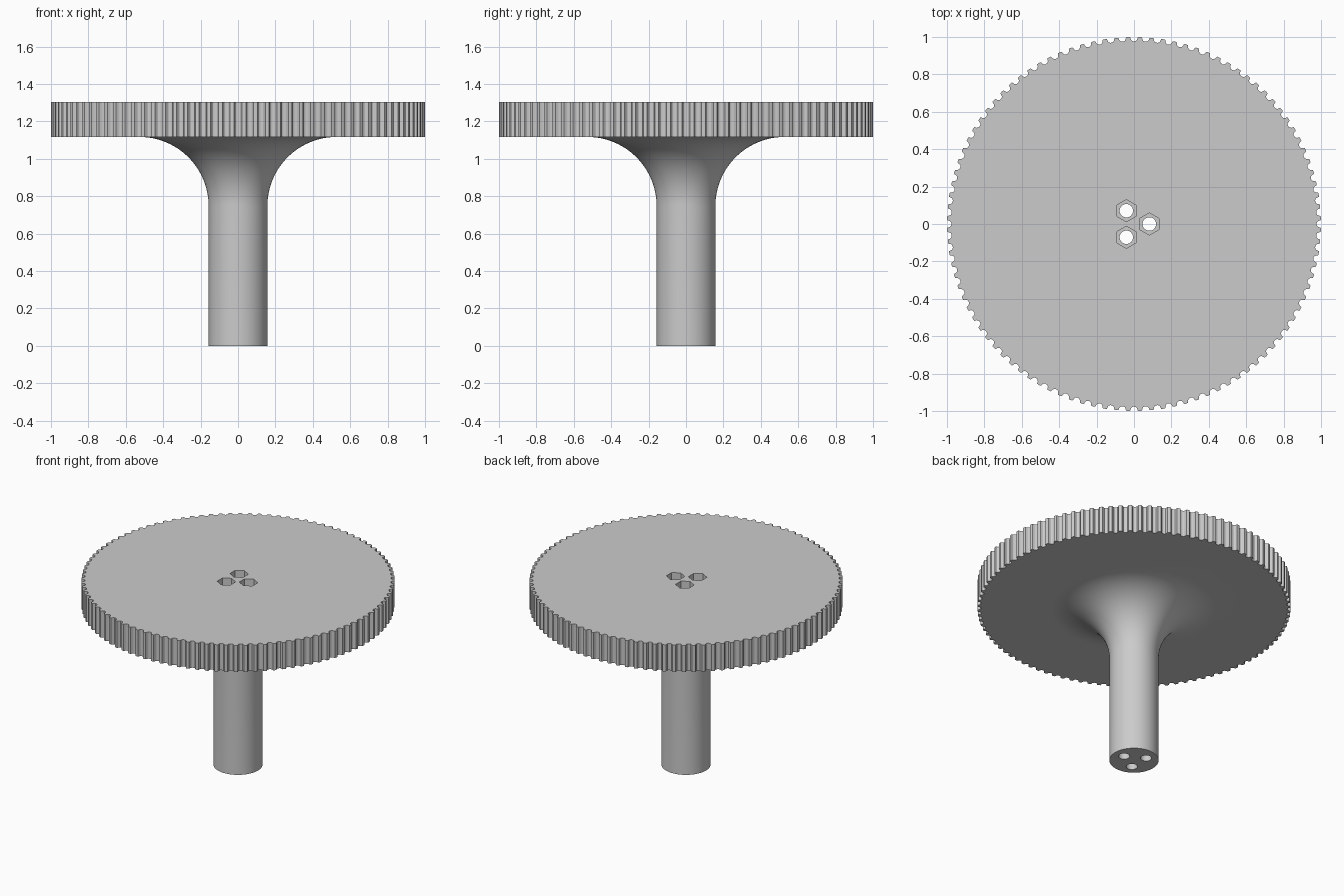
import bpy
import bmesh
from math import cos, sin, pi, radians

cube = bpy.data.objects.get("Cube")
if cube:
    bpy.data.objects.remove(cube, do_unlink=True)

TEETH = 100
DISC_BOTTOM, DISC_TOP = 1.117, 1.305
STEM_RADIUS, FLARE_RADIUS = 0.157, 0.37
HOLE_CIRCLE = 0.082

grey = bpy.data.materials.new("plain grey")
grey.use_nodes = True
colour = (0.6, 0.6, 0.6, 1)
grey.diffuse_color = colour
grey.node_tree.nodes["Principled BSDF"].inputs["Base Color"].default_value = colour


def new_object(name, bm):
    bmesh.ops.recalc_face_normals(bm, faces=bm.faces)
    mesh = bpy.data.meshes.new(name)
    bm.to_mesh(mesh)
    bm.free()
    mesh.materials.append(grey)
    obj = bpy.data.objects.new(name, mesh)
    bpy.context.collection.objects.link(obj)
    return obj


def prism(name, outline, bottom, top):
    """Extrude a flat outline from one height to another."""
    bm = bmesh.new()
    face = bm.faces.new([bm.verts.new((x, y, bottom)) for x, y in outline])
    moved = bmesh.ops.extrude_face_region(bm, geom=[face], use_keep_orig=True)
    verts = [v for v in moved["geom"] if isinstance(v, bmesh.types.BMVert)]
    bmesh.ops.translate(bm, verts=verts, vec=(0, 0, top - bottom))
    return new_object(name, bm)


def polygon(cx, cy, radius, sides, turn=0):
    return [(cx + radius * cos(turn + 2 * pi * i / sides),
             cy + radius * sin(turn + 2 * pi * i / sides)) for i in range(sides)]


def lathe(name, profile, sides):
    """Stack rings of (radius, height) into a capped solid."""
    bm = bmesh.new()
    rings = [[bm.verts.new((x, y, z)) for x, y in polygon(0, 0, r, sides)]
             for r, z in profile]
    for low, high in zip(rings, rings[1:]):
        for i in range(sides):
            j = (i + 1) % sides
            bm.faces.new((low[i], low[j], high[j], high[i]))
    bm.faces.new(rings[0])
    bm.faces.new(rings[-1])
    return new_object(name, bm)


def combine(target, other, operation):
    mod = target.modifiers.new(operation.lower(), "BOOLEAN")
    mod.operation, mod.solver, mod.object = operation, "EXACT", other
    bpy.context.view_layer.objects.active = target
    bpy.ops.object.modifier_apply(modifier=mod.name)
    bpy.data.objects.remove(other, do_unlink=True)


# Toothed disc: one rounded notch repeated round the rim
half_notch = [(0.999, 0.021), (0.994, 0.0185), (0.986, 0.0165), (0.980, 0.012), (0.977, 0.005)]
notch = [(r, -w) for r, w in half_notch] + [(r, w) for r, w in reversed(half_notch)]
notch.append((1.0, pi / TEETH))
rim = []
for i in range(TEETH):
    a = 2 * pi * i / TEETH
    rim += [(r * cos(a + w), r * sin(a + w)) for r, w in notch]
wheel = prism("toothed_wheel", rim, DISC_BOTTOM, DISC_TOP)

# Stem with a quarter-round flare running into the disc
profile = [(STEM_RADIUS, 0)]
for i in range(25):
    a = radians(90) * i / 24
    profile.append((STEM_RADIUS + FLARE_RADIUS * (1 - cos(a)),
                    DISC_BOTTOM - FLARE_RADIUS * (1 - sin(a))))
profile.append((profile[-1][0], DISC_BOTTOM + 0.02))
combine(wheel, lathe("flared_stem", profile, 96), "UNION")

# Three through holes with hexagonal nut pockets in the top
for i in range(3):
    a = 2 * pi * i / 3
    cx, cy = HOLE_CIRCLE * cos(a), HOLE_CIRCLE * sin(a)
    combine(wheel, prism("bolt_hole", polygon(cx, cy, 0.036, 32), -0.1, 1.5), "DIFFERENCE")
    combine(wheel, prism("nut_pocket", polygon(cx, cy, 0.059, 6, pi / 6),
                         DISC_TOP - 0.1, 1.5), "DIFFERENCE")

bpy.ops.object.select_all(action="DESELECT")
wheel.select_set(True)
bpy.context.view_layer.objects.active = wheel
bpy.ops.object.shade_smooth_by_angle(angle=radians(25))
